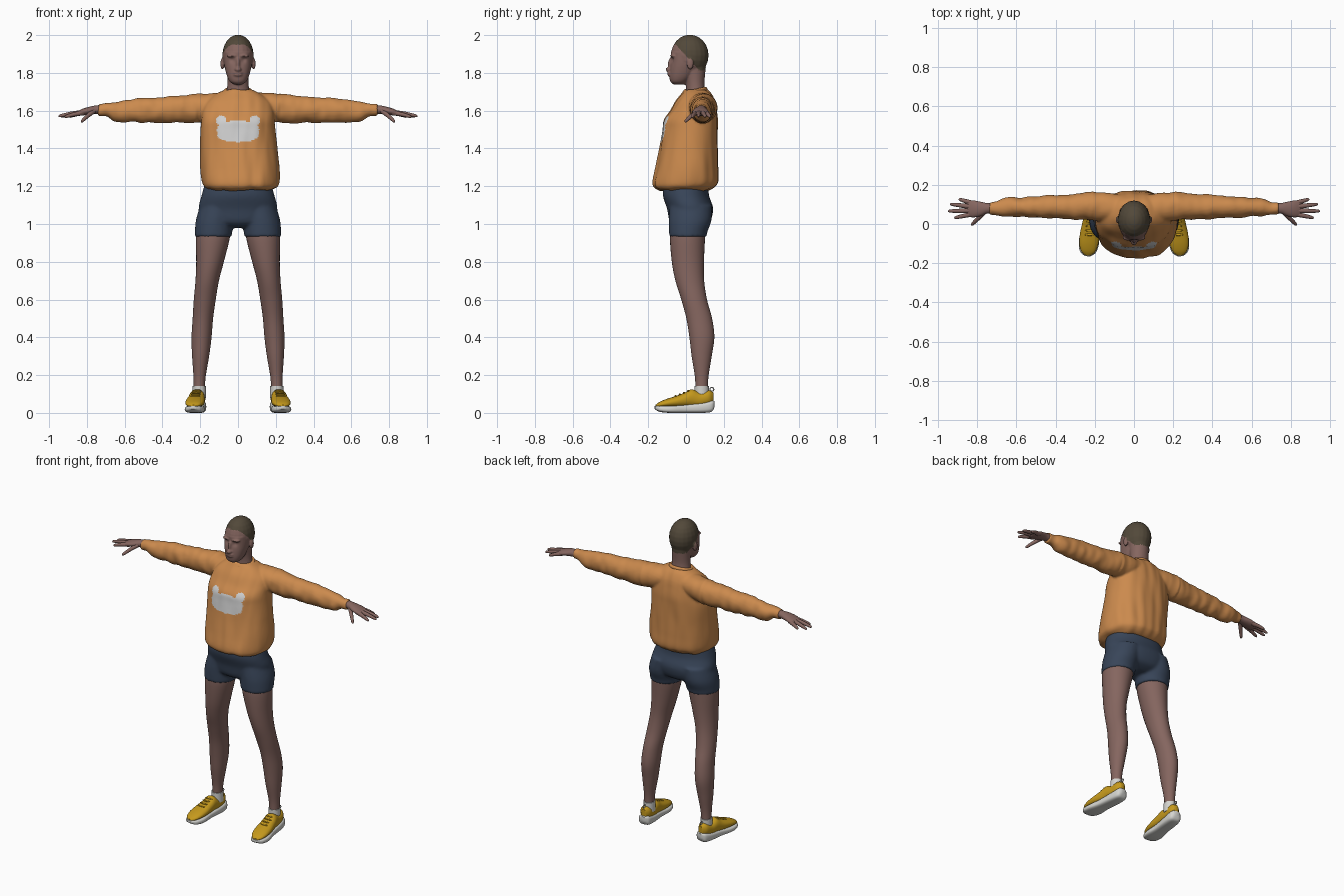
import bpy, bmesh, math
from mathutils import Vector, Matrix, noise

cube = bpy.data.objects.get("Cube")
if cube:
    bpy.data.objects.remove(cube, do_unlink=True)

X, Y, Z = Vector((1, 0, 0)), Vector((0, 1, 0)), Vector((0, 0, 1))


def material(name, *rgb):
    m = bpy.data.materials.new(name)
    m.use_nodes = True
    m.diffuse_color = (*rgb, 1)
    m.node_tree.nodes["Principled BSDF"].inputs["Base Color"].default_value = (*rgb, 1)
    return m


skin = material("brown skin", .235, .132, .115)
hair = material("dark cropped hair", .085, .066, .042)
orange = material("orange cotton", .6, .255, .075)
grey = material("pale grey print", .62, .62, .62)
navy = material("navy cloth", .04, .06, .1)
yellow = material("yellow shoe fabric", .56, .32, .012)
white = material("off white rubber", .66, .66, .63)


def spline(rows, steps):
    """Smooth rows of numbers with a Catmull-Rom curve."""
    out = []
    for i in range(len(rows) - 1):
        a, b, c, d = rows[max(i - 1, 0)], rows[i], rows[i + 1], rows[min(i + 2, len(rows) - 1)]
        for k in range(steps):
            t = k / steps
            out.append([q + t / 2 * (r - p + t * (2 * p - 5 * q + 4 * r - s + t * (3 * (q - r) + s - p)))
                        for p, q, r, s in zip(a, b, c, d)])
    return out + [list(rows[-1])]


def loft(bm, rows, u=X, v=Y, n=32, steps=5, power=2):
    """Skin rings given as x, y, z, radius along u, radius along v."""
    rings = []
    for x, y, z, ru, rv in spline(rows, steps):
        ring = []
        for k in range(n):
            a = math.tau * k / n
            c, s = [math.copysign(abs(f) ** (2 / power), f) for f in (math.cos(a), math.sin(a))]
            ring.append(bm.verts.new(Vector((x, y, z)) + u * ru * c + v * rv * s))
        rings.append(ring)
    for a, b in zip(rings, rings[1:]):
        for k in range(n):
            bm.faces.new((a[k], a[k - 1], b[k - 1], b[k]))
    bm.faces.new(rings[0])
    bm.faces.new(rings[-1])


def ball(bm, centre, radii):
    bmesh.ops.create_uvsphere(bm, u_segments=20, v_segments=12, radius=1,
                              matrix=Matrix.Translation(centre) @ Matrix.Diagonal((*radii, 1)))


def finish(name, bm, mats):
    """Make a smooth object whose hard edges stay sharp."""
    bmesh.ops.recalc_face_normals(bm, faces=bm.faces)
    mesh = bpy.data.meshes.new(name)
    bm.to_mesh(mesh)
    bm.free()
    ob = bpy.data.objects.new(name, mesh)
    bpy.context.collection.objects.link(ob)
    for m in mats:
        mesh.materials.append(m)
    bpy.ops.object.select_all(action="DESELECT")
    ob.select_set(True)
    bpy.context.view_layer.objects.active = ob
    bpy.ops.object.shade_smooth_by_angle(angle=math.radians(50))
    return ob


def fuse(ob, voxel, smooth):
    """Merge overlapping parts into one skin and return it for editing."""
    mod = ob.modifiers.new("fuse", "REMESH")
    mod.mode, mod.voxel_size = "VOXEL", voxel
    mod = ob.modifiers.new("soften", "SMOOTH")
    mod.factor, mod.iterations = .5, smooth
    result = ob.evaluated_get(bpy.context.evaluated_depsgraph_get())
    bm = bmesh.new()
    bm.from_mesh(result.to_mesh())
    result.to_mesh_clear()
    ob.modifiers.clear()
    bm.normal_update()
    for f in bm.faces:
        f.smooth, f.material_index = True, 0
    return bm


def store(bm, ob):
    bm.to_mesh(ob.data)
    bm.free()


# Head, face, ears and neck
bm = bmesh.new()
ball(bm, (0, .02, 1.893), (.083, .1, .109))
loft(bm, [(0, -.035, 1.738, .02, .03), (0, -.038, 1.752, .042, .044), (0, -.026, 1.78, .057, .062),
          (0, -.012, 1.82, .068, .074), (0, .002, 1.86, .075, .083), (0, .01, 1.91, .077, .09)], power=2.2)
loft(bm, [(0, .06, 1.64, .08, .06), (0, .052, 1.7, .062, .052), (0, .048, 1.75, .056, .05),
          (0, .045, 1.83, .058, .06)])
ball(bm, (0, -.091, 1.818), (.017, .017, .013))
ball(bm, (0, -.08, 1.845), (.011, .016, .036))
for z in (1.789, 1.8):
    ball(bm, (0, -.085, z), (.024, .014, .007))
for s in (1, -1):
    ball(bm, (s * .083, .022, 1.848), (.01, .018, .031))
    ball(bm, (s * .03, -.068, 1.89), (.03, .018, .009))
head = finish("head", bm, [skin, hair])
bm = fuse(head, .005, 3)
for v in bm.verts:
    d = (Vector((abs(v.co.x), v.co.y, v.co.z)) - Vector((.031, -.08, 1.868))).length
    v.co.y += .009 * math.exp(-(d / .015) ** 2)
for f in bm.faces:
    c = f.calc_center_median()
    line = max(1.815, min(1.95, 1.89 - 1.1 * c.y))
    f.material_index = int(c.z > line and abs(c.x) < .0855)
store(bm, head)

# Sweatshirt body and sleeves
bm = bmesh.new()
loft(bm, [(.012, -.01, 1.178, .165, .13), (.014, -.01, 1.195, .192, .16), (.013, -.003, 1.225, .204, .173),
          (.01, .005, 1.3, .208, .164), (.005, .014, 1.4, .204, .154), (0, .022, 1.5, .2, .147),
          (0, .026, 1.55, .195, .143), (0, .04, 1.6, .188, .122), (0, .05, 1.65, .165, .102),
          (0, .055, 1.69, .115, .076), (0, .05, 1.712, .066, .058)], n=56, power=2.3)
for s in (1, -1):
    loft(bm, [(s * x, y, z, ry, rz) for x, y, z, ry, rz in (
        (.04, .075, 1.635, .07, .06), (.2, .09, 1.616, .074, .076), (.3, .088, 1.608, .066, .072),
        (.4, .088, 1.604, .06, .069), (.5, .087, 1.602, .055, .066), (.6, .086, 1.596, .048, .058),
        (.65, .086, 1.593, .049, .053), (.68, .083, 1.6, .042, .04), (.7, .08, 1.604, .036, .035),
        (.74, .08, 1.606, .031, .031))], Y, Z)
shirt = finish("sweatshirt", bm, [orange, grey])
bm = fuse(shirt, .0075, 4)
for f in bm.faces:
    x, y, z = f.calc_center_median()
    face = (abs(x) / .112) ** 3 + (abs(z - 1.49) / .056) ** 2.4 < 1
    ear = math.hypot(abs(x) - .088, z - 1.547) < .027
    f.material_index = int(y < 0 and f.normal.y < -.2 and (face or ear))
for v in bm.verts:
    x, y, z = v.co
    if abs(x) > .22:
        fold = noise.noise(Vector((x * 22, y * 9, z * 14)))
    else:
        fold = noise.noise(Vector((x * 20, y * 12, z * 5)))
    v.co += v.normal * .0065 * fold
store(bm, shirt)

# Ribbed collar
bpy.ops.mesh.primitive_torus_add(major_segments=48, minor_segments=12, major_radius=.064, minor_radius=.011,
                                 location=(0, .047, 1.703), rotation=(.22, 0, 0))
collar = bpy.context.object
collar.name, collar.scale = "collar", (1.03, .9, 1)
collar.data.materials.append(orange)
collar.data.shade_smooth()

# Shorts
bm = bmesh.new()
loft(bm, [(0, 0, 1.215, .175, .118), (0, 0, 1.15, .193, .122), (0, .022, 1.08, .208, .122),
          (0, .02, 1.01, .18, .105), (0, .015, .98, .08, .06)], n=48, power=2.2)
for s in (1, -1):
    loft(bm, [(s * .1, .025, 1.1, .1, .112), (s * .122, .022, 1.02, .101, .113),
              (s * .129, .012, .96, .099, .102), (s * .131, .01, .932, .097, .099)])
shorts = finish("shorts", bm, [navy])
store(fuse(shorts, .009, 4), shorts)

for s, side in ((1, "left"), (-1, "right")):
    # Bare leg
    bm = bmesh.new()
    loft(bm, [(s * x, y, z, rx, ry) for x, y, z, rx, ry in (
        (.128, .015, 1, .085, .09), (.133, .008, .93, .09, .093), (.148, .01, .8, .073, .085),
        (.163, .02, .7, .062, .076), (.176, .043, .6, .058, .068), (.186, .07, .5, .054, .068),
        (.193, .084, .4, .053, .066), (.198, .083, .3, .045, .053), (.203, .083, .2, .033, .037),
        (.205, .083, .14, .03, .033), (.205, .083, .09, .03, .033))])
    finish(side + "_leg", bm, [skin])

    # Hand with four fingers and a thumb
    bm = bmesh.new()
    loft(bm, [(s * x, y, z, ry, rz) for x, y, z, ry, rz in (
        (.7, .08, 1.606, .026, .024), (.75, .08, 1.605, .027, .023), (.785, .077, 1.6, .037, .021),
        (.82, .077, 1.593, .043, .018), (.85, .077, 1.585, .038, .012), (.857, .077, 1.584, .028, .005))], Y, Z)
    for base, tip in (((.82, .105, 1.588), (.895, .127, 1.567)), ((.83, .088, 1.59), (.94, .102, 1.568)),
                      ((.83, .068, 1.59), (.95, .066, 1.57)), ((.82, .052, 1.588), (.918, .031, 1.566)),
                      ((.76, .065, 1.6), (.83, -.006, 1.54))):
        a, b = [Vector((s * x, y, z)) for x, y, z in (base, tip)]
        u = (b - a).cross(Z).normalized()
        loft(bm, [(*(a.lerp(b, t) + Z * .012 * t * (1 - t)), r, r) for t, r in (
            (0, .013), (.4, .0115), (.75, .0095), (.94, .007), (1, .002))], u, (b - a).cross(u).normalized(), n=14)
    finish(side + "_hand", bm, [skin])

    # Shoe: rings run from heel to toe, slightly turned out
    heel, toe = Vector((s * .204, .15, 0)), Vector((s * .238, -.165, 0))
    across = (toe - heel).normalized().cross(Z)

    def shoe_rows(rows):
        return [(*(heel.lerp(toe, t) + Z * (lo + hi) / 2), w, (hi - lo) / 2) for t, w, lo, hi in rows]

    bm = bmesh.new()
    loft(bm, shoe_rows([(0, .018, .03, .062), (.05, .036, .006, .066), (.2, .042, 0, .056),
                        (.5, .043, 0, .045), (.75, .052, 0, .038), (.92, .042, .006, .037),
                        (1, .014, .02, .036)]), across, Z, power=3.2)
    finish(side + "_sole", bm, [white])
    bm = bmesh.new()
    loft(bm, shoe_rows([(.02, .016, .05, .108), (.1, .034, .04, .12), (.25, .038, .03, .11),
                        (.38, .041, .03, .125), (.5, .045, .03, .107), (.65, .05, .03, .089),
                        (.8, .048, .03, .074), (.92, .036, .03, .058), (.985, .014, .03, .043)]),
         across, Z, power=2.2)
    for k in range(4):
        ball(bm, heel.lerp(toe, .44 + .07 * k) + Z * (.116 - .009 * k), (.026, .006, .005))
    finish(side + "_shoe_upper", bm, [yellow])

    # Sock and heel loop
    bm = bmesh.new()
    loft(bm, [(s * .205, .083, z, .035, .038) for z in (.08, .12, .142)])
    finish(side + "_sock", bm, [white])
    bpy.ops.mesh.primitive_torus_add(major_segments=20, minor_segments=8, major_radius=.01, minor_radius=.003,
                                     location=(s * .205, .137, .125), rotation=(0, math.pi / 2, 0))
    loop = bpy.context.object
    loop.name = side + "_heel_loop"
    loop.data.materials.append(white)
    loop.data.shade_smooth()
